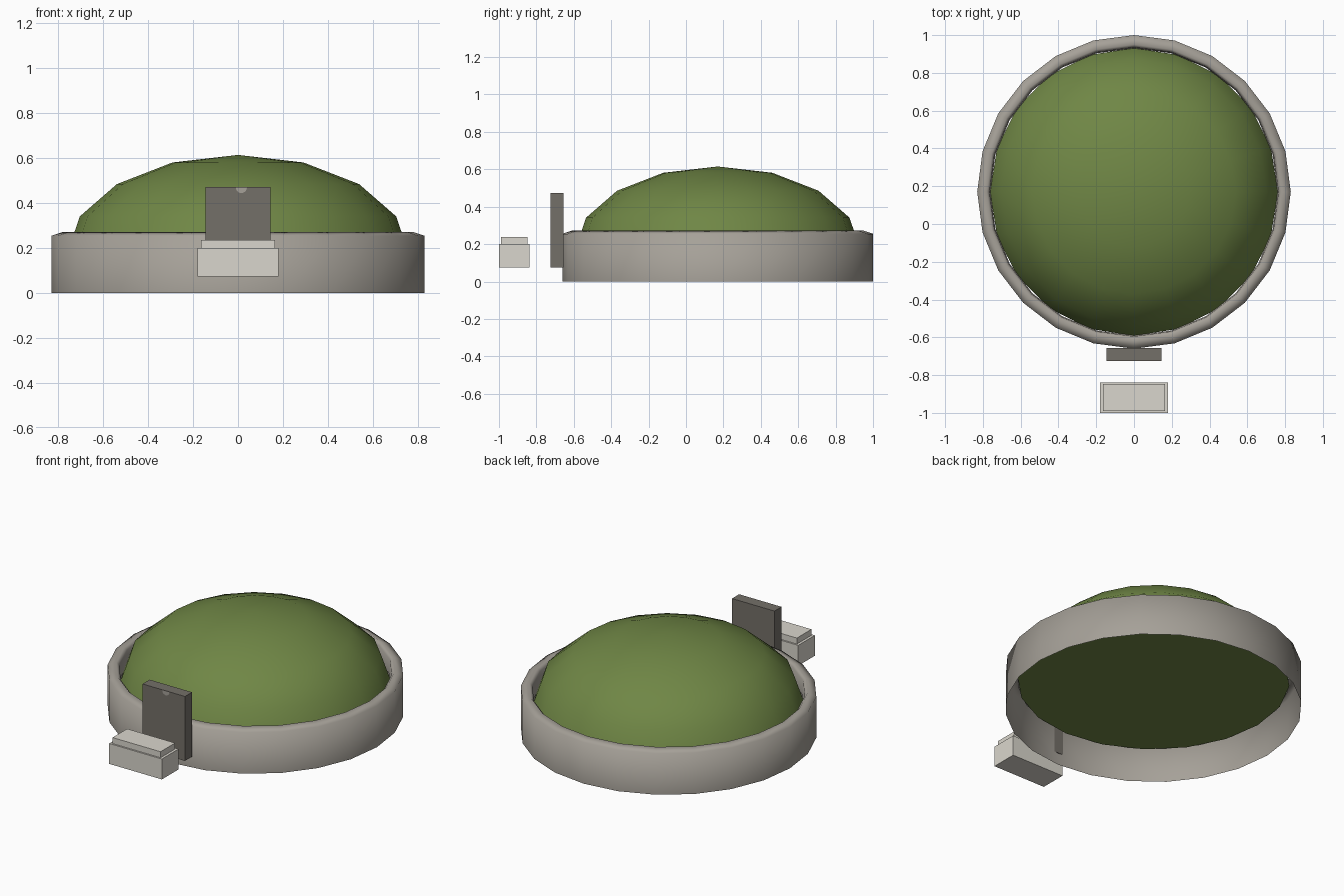
import bpy, bmesh, math

old = bpy.data.objects.get("Cube")
if old:
    bpy.data.objects.remove(old, do_unlink=True)

CENTRE_Y = 0.17


def material(name, r, g, b):
    m = bpy.data.materials.new(name)
    m.use_nodes = True
    m.diffuse_color = (r, g, b, 1)
    bsdf = m.node_tree.nodes["Principled BSDF"]
    bsdf.inputs["Base Color"].default_value = (r, g, b, 1)
    bsdf.inputs["Roughness"].default_value = 0.9
    return m


grass = material("grass green", 0.16, 0.24, 0.06)
stone = material("warm grey stone", 0.38, 0.355, 0.315)
dark_stone = material("dark stone", 0.175, 0.16, 0.14)
pale_stone = material("pale stone", 0.70, 0.675, 0.61)


def finish(bm, name, mat, smooth=None):
    mesh = bpy.data.meshes.new(name)
    bm.to_mesh(mesh)
    bm.free()
    mesh.materials.append(mat)
    obj = bpy.data.objects.new(name, mesh)
    bpy.context.collection.objects.link(obj)
    if smooth:
        bpy.ops.object.select_all(action='DESELECT')
        obj.select_set(True)
        bpy.context.view_layer.objects.active = obj
        bpy.ops.object.shade_smooth_by_angle(angle=math.radians(smooth))
    return obj


def lathe(name, profile, sides, mat, smooth, cap=False):
    """Revolve a (radius, height) profile around the mound's axis."""
    bm = bmesh.new()
    rings = []
    for r, z in profile:
        turns = [math.tau * i / sides for i in range(sides)]
        rings.append([bm.verts.new((r * math.cos(a), r * math.sin(a) + CENTRE_Y, z))
                      for a in turns])
    for low, high in zip(rings, rings[1:]):
        for i in range(sides):
            j = (i + 1) % sides
            bm.faces.new((low[i], low[j], high[j], high[i]))
    if cap:
        bm.faces.new(rings[0][::-1])
    bmesh.ops.remove_doubles(bm, verts=bm.verts, dist=0.0001)
    return finish(bm, name, mat, smooth)


def box(name, half_width, y0, y1, z0, z1, mat):
    bm = bmesh.new()
    bmesh.ops.create_cube(bm, size=1)
    for v in bm.verts:
        v.co.x *= 2 * half_width
        v.co.y = y1 if v.co.y > 0 else y0
        v.co.z = z1 if v.co.z > 0 else z0
    return finish(bm, name, mat)


# Grassy mound: flattened half sphere, closed underneath
RINGS = 4
dome = [(0.762 * math.cos(i * math.pi / 2 / RINGS),
         0.172 + 0.443 * math.sin(i * math.pi / 2 / RINGS)) for i in range(RINGS + 1)]
lathe("grass_mound", dome, 20, grass, 60, cap=True)

# Retaining wall: open shell with a rolled lip
wall = [(0.83, 0), (0.83, 0.255), (0.78, 0.272), (0.765, 0.255), (0.76, 0.172)]
lathe("retaining_wall", wall, 24, stone, 80)

# Upright slab, its back just cutting into the wall
box("upright_slab", 0.145, -0.725, -0.656, 0.074, 0.472, dark_stone)

# Small worn chip at the slab's top edge
bm = bmesh.new()
arc = [math.pi + math.pi * i / 8 for i in range(9)]
bm.faces.new([bm.verts.new((0.015 + 0.025 * math.cos(a), -0.726, 0.47 + 0.025 * math.sin(a)))
              for a in arc])
finish(bm, "slab_chip", stone)

# Offering table: base block and smaller top
box("table_base", 0.18, -1.0, -0.838, 0.074, 0.2, pale_stone)
box("table_top", 0.164, -0.99, -0.848, 0.2, 0.237, pale_stone)
